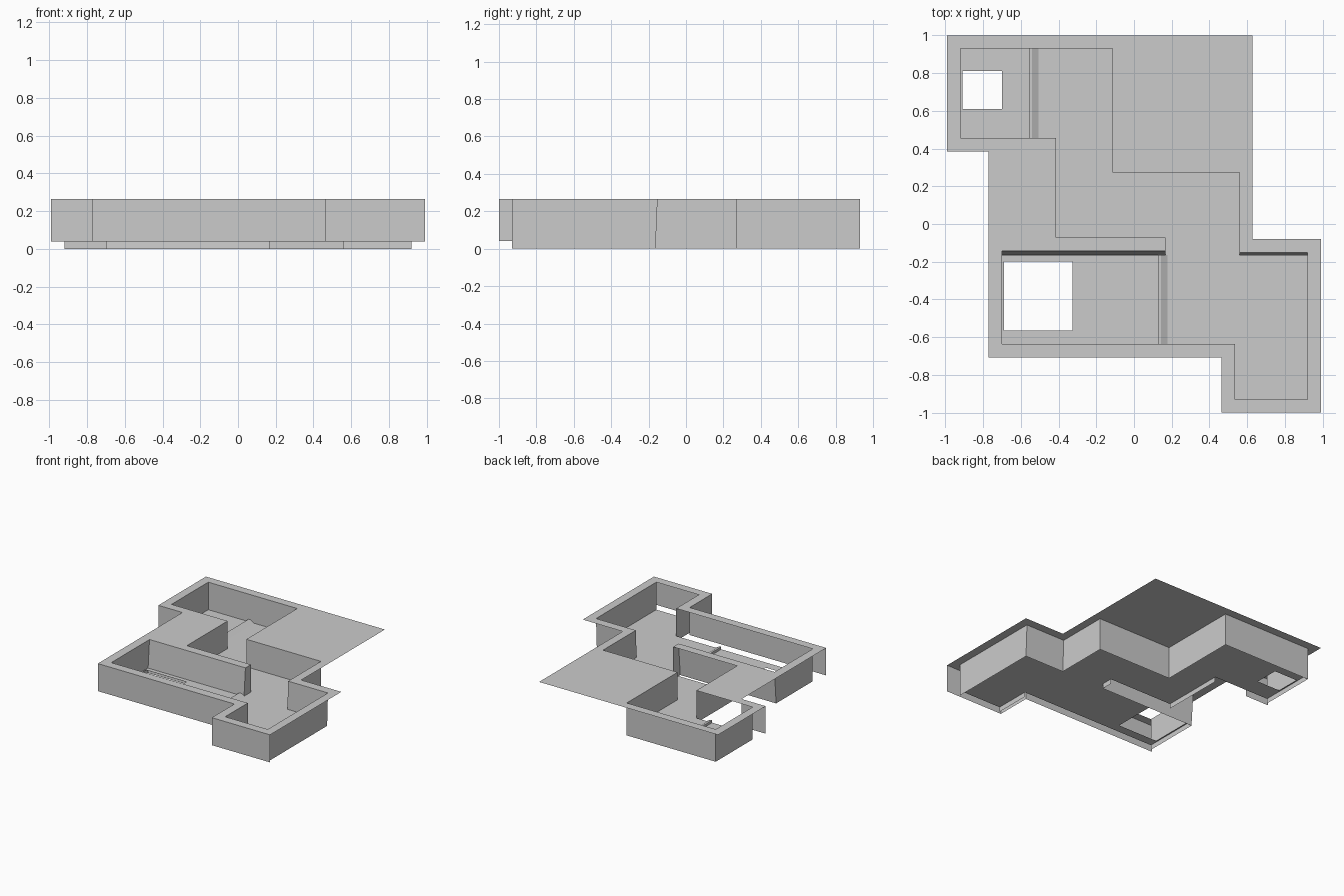
import bpy
import bmesh

if "Cube" in bpy.data.objects:
    bpy.data.objects.remove(bpy.data.objects["Cube"], do_unlink=True)

TOP, FLOOR = 0.265, 0.04
grey = bpy.data.materials.new("plain_grey")
grey.use_nodes = True
COLOUR = (0.6, 0.6, 0.6, 1)
grey.diffuse_color = COLOUR
grey.node_tree.nodes["Principled BSDF"].inputs["Base Color"].default_value = COLOUR


def finish(name, bm):
    mesh = bpy.data.meshes.new(name)
    bm.to_mesh(mesh)
    bm.free()
    mesh.materials.append(grey)
    obj = bpy.data.objects.new(name, mesh)
    bpy.context.collection.objects.link(obj)


def flat_sheet(name, loops, z):
    """Fill an outline with holes as a level sheet facing up."""
    bm = bmesh.new()
    for loop in loops:
        vs = [bm.verts.new((x, y, z)) for x, y in loop]
        for a, b in zip(vs, vs[1:] + vs[:1]):
            bm.edges.new((a, b))
    bmesh.ops.triangle_fill(bm, edges=bm.edges[:], use_beauty=True, normal=(0, 0, 1))
    for f in bm.faces:
        f.normal_update()
        if f.normal.z < 0:
            f.normal_flip()
    finish(name, bm)


def wall(bm, top_a, top_b, low_a, low_b, low_z):
    bm.faces.new([bm.verts.new(p) for p in (
        (*low_a, low_z), (*low_b, low_z), (*top_b, TOP), (*top_a, TOP))])


def rect(x0, x1, y0, y1):
    return [(x0, y0), (x1, y0), (x1, y1), (x0, y1)]


outer = [(-0.99, 1), (0.628, 1), (0.628, -0.08), (0.99, -0.08), (0.99, -1),
         (0.463, -1), (0.463, -0.708), (-0.772, -0.708), (-0.772, 0.385), (-0.99, 0.385)]


def room_outline(hall_y, side_y):
    return [(-0.92, 0.93), (-0.115, 0.93), (-0.115, 0.272), (0.56, 0.272),
            (0.56, side_y), (0.92, side_y), (0.92, -0.93), (0.535, -0.93),
            (0.535, -0.637), (-0.70, -0.637), (-0.70, hall_y), (0.167, hall_y),
            (0.167, -0.072), (-0.412, -0.072), (-0.412, 0.455), (-0.92, 0.455)]


rim = room_outline(-0.143, -0.152)
base = room_outline(-0.164, -0.163)

# Wall-top plate and floor with two openings
flat_sheet("wall_top", [outer, rim], TOP)
flat_sheet("floor", [base, rect(-0.91, -0.70, 0.61, 0.81),
                     rect(-0.69, -0.327, -0.563, -0.20)], FLOOR)

# Inner walls run below the floor; the front side of each room is left open
bm = bmesh.new()
open_sides = {6, 8, 12, 14}
for i in range(len(rim)):
    if i not in open_sides:
        j = (i + 1) % len(rim)
        wall(bm, rim[i], rim[j], base[i], base[j], 0)
finish("inner_walls", bm)

# Outer front walls, ending at floor level
bm = bmesh.new()
for i in (4, 5, 6, 8):
    a, b = outer[i], outer[i + 1]
    wall(bm, b, a, b, a, FLOOR)
finish("front_walls", bm)


# Low door curbs with a sloped side
def curb(name, x, y0, y1):
    bm = bmesh.new()
    profile = [(x, 0), (x, 0.02), (x + 0.015, 0.02), (x + 0.05, 0)]
    rows = [[bm.verts.new((px, y, FLOOR + pz)) for px, pz in profile] for y in (y0, y1)]
    for k in range(3):
        bm.faces.new((rows[0][k], rows[0][k + 1], rows[1][k + 1], rows[1][k]))
    for row in rows:
        bm.faces.new(row)
    bmesh.ops.recalc_face_normals(bm, faces=bm.faces[:])
    finish(name, bm)


curb("back_room_curb", -0.555, 0.455, 0.93)
curb("front_room_curb", 0.128, -0.637, -0.164)
